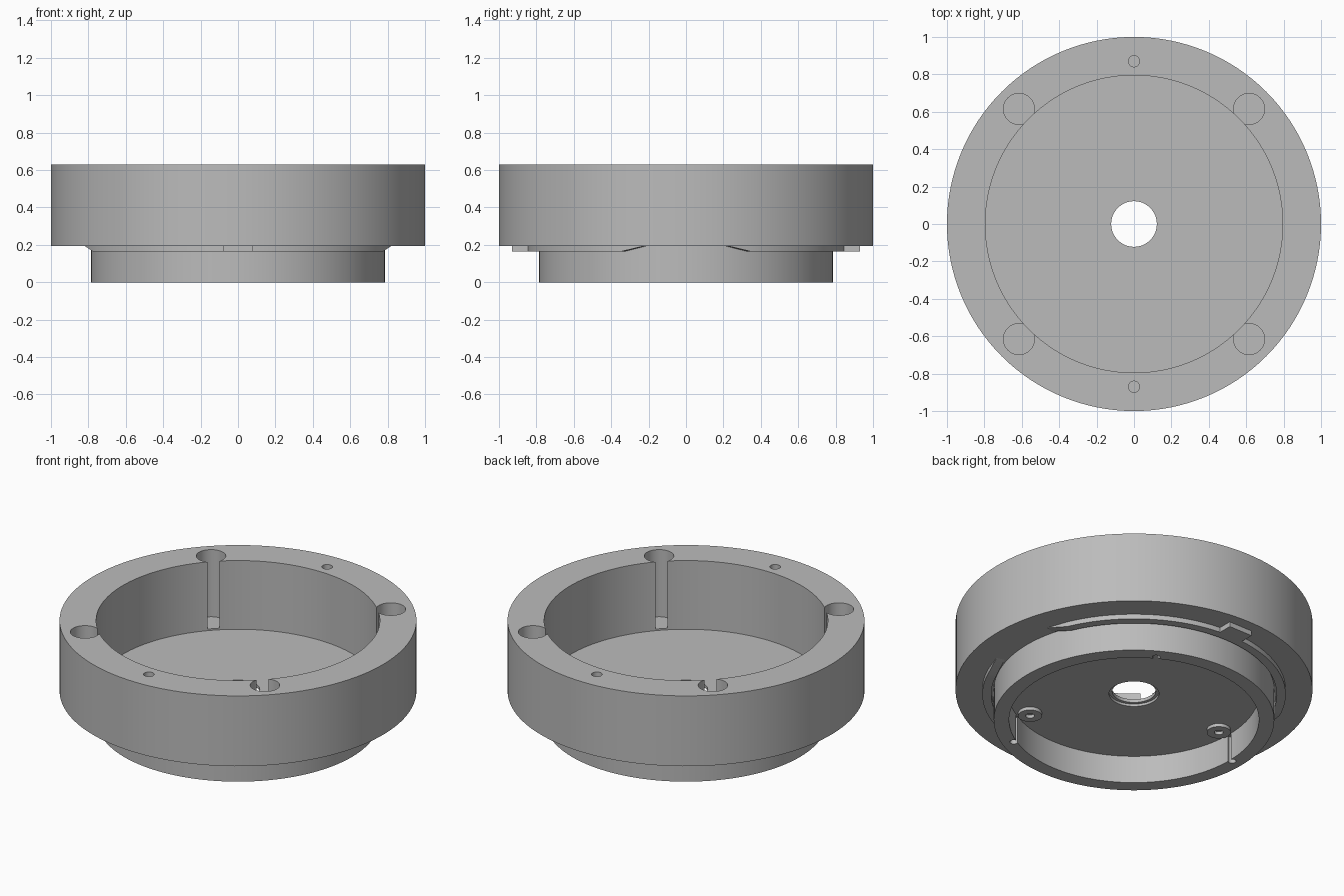
import bpy, bmesh, math
from mathutils import Vector

cube = bpy.data.objects.get("Cube")
if cube:
    bpy.data.objects.remove(cube, do_unlink=True)

grey = bpy.data.materials.new("plain_grey")
grey.use_nodes = True
colour = (0.5, 0.5, 0.5, 1)
grey.diffuse_color = colour
grey.node_tree.nodes["Principled BSDF"].inputs["Base Color"].default_value = colour


def make_object(name, bm):
    bmesh.ops.recalc_face_normals(bm, faces=bm.faces)
    mesh = bpy.data.meshes.new(name)
    bm.to_mesh(mesh)
    bm.free()
    mesh.materials.append(grey)
    obj = bpy.data.objects.new(name, mesh)
    bpy.context.collection.objects.link(obj)
    return obj


def activate(obj):
    bpy.ops.object.select_all(action='DESELECT')
    obj.select_set(True)
    bpy.context.view_layer.objects.active = obj


def smooth(obj):
    activate(obj)
    bpy.ops.object.shade_smooth_by_angle(angle=math.radians(30))


def skin(rings, closed):
    """Join equal cross-sections into a solid."""
    bm = bmesh.new()
    rows = [[bm.verts.new(p) for p in ring] for ring in rings]
    n = len(rows[0])
    for i in range(len(rows) if closed else len(rows) - 1):
        a, b = rows[i], rows[(i + 1) % len(rows)]
        for j in range(n):
            k = (j + 1) % n
            bm.faces.new((a[j], a[k], b[k], b[j]))
    if not closed:
        bm.faces.new(rows[0])
        bm.faces.new(rows[-1])
    return bm


def polar(r, degrees, z):
    a = math.radians(degrees)
    return Vector((r * math.cos(a), r * math.sin(a), z))


def lathe(name, profile, steps, centre=Vector((0, 0, 0))):
    rings = [[polar(r, 360 * i / steps, z) + centre for r, z in profile]
             for i in range(steps)]
    return make_object(name, skin(rings, True))


def bore(target, radius, centre, bottom, top, steps=32):
    """Cut a round vertical hole."""
    bm = bmesh.new()
    bmesh.ops.create_cone(bm, cap_ends=True, segments=steps, radius1=radius,
                          radius2=radius, depth=top - bottom)
    bmesh.ops.translate(bm, vec=(centre.x, centre.y, (top + bottom) / 2), verts=bm.verts)
    cutter = make_object("hole_cutter", bm)
    cutter.hide_render = True
    mod = target.modifiers.new("hole", 'BOOLEAN')
    mod.operation = 'DIFFERENCE'
    mod.solver = 'EXACT'
    mod.object = cutter
    activate(target)
    bpy.ops.object.modifier_apply(modifier=mod.name)
    bpy.data.objects.remove(cutter, do_unlink=True)


# Stepped housing: wide upper cup, thin floor and narrow lower collar
housing = lathe("housing", [
    (0.122, 0.205), (0.795, 0.205), (0.795, 0.63), (1, 0.63), (1, 0.195),
    (0.786, 0.195), (0.786, 0), (0.70, 0), (0.70, 0.17),
    (0.14, 0.17), (0.14, 0.185), (0.122, 0.185)], 128)

# Four large corner bores opening into the cup
for i in range(4):
    bore(housing, 0.083, polar(0.87, 45 + 90 * i, 0), 0.215, 0.7, 48)

# Two small pin holes in the rim
for angle in (90, 270):
    bore(housing, 0.03, polar(0.87, angle, 0), 0.5, 0.7)

# Three screw holes in the collar, breaking through its inner wall
screw_angles = (60, 180, 300)
for angle in screw_angles:
    bore(housing, 0.022, polar(0.717, angle, 0), -0.05, 0.168, 24)
smooth(housing)

# Small hollow bosses under the floor
for i, angle in enumerate(screw_angles):
    boss = lathe(f"floor_boss_{i + 1}", [
        (0.025, 0.15), (0.067, 0.15), (0.067, 0.172), (0.025, 0.172)],
        32, polar(0.62, angle, 0))
    smooth(boss)

# Curved ridges with ramped ends and a locating tab, on the front and back
low, seat, root = 0.165, 0.195, 0.2
for name, turn in (("back", 0), ("front", 180)):
    sections = [(15, seat)] + [(24 + 3 * i, low) for i in range(45)] + [(165, seat)]
    rings = [[polar(r, a + turn, z) for r, z in
              ((0.80, bottom), (0.85, bottom), (0.85, root), (0.80, root))]
             for a, bottom in sections]
    smooth(make_object(f"{name}_ridge", skin(rings, False)))

    side = 1 if turn == 0 else -1
    bm = bmesh.new()
    bmesh.ops.create_cube(bm, size=1)
    bmesh.ops.scale(bm, vec=(0.16, 0.09, root - low), verts=bm.verts)
    bmesh.ops.translate(bm, vec=(0, side * 0.885, (root + low) / 2), verts=bm.verts)
    make_object(f"{name}_locating_tab", bm)
